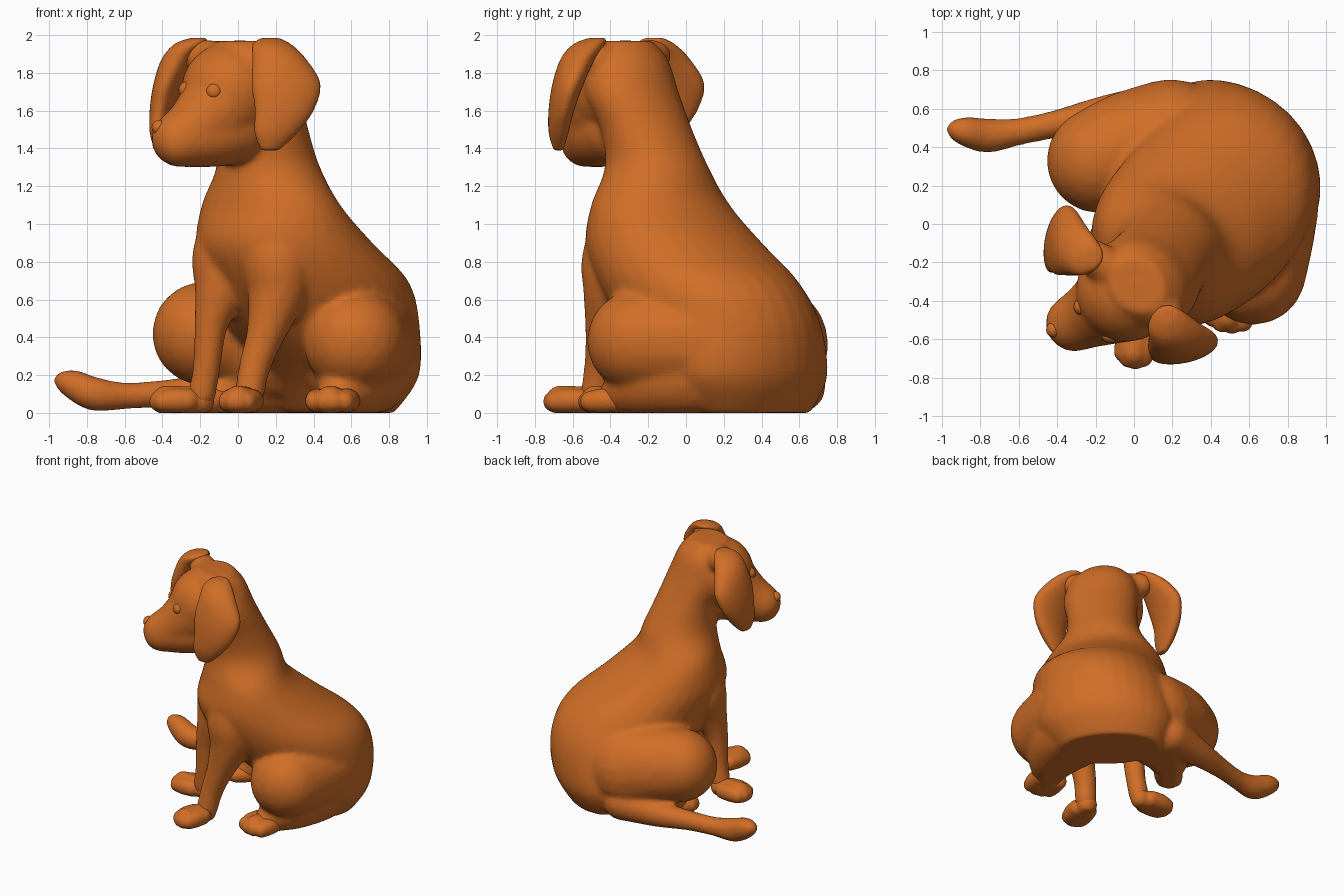
import bpy, bmesh, math
from mathutils import Matrix, Vector

cube = bpy.data.objects.get("Cube")
if cube:
    bpy.data.objects.remove(cube, do_unlink=True)

fur = bpy.data.materials.new("orange_fur")
fur.use_nodes = True
color = (0.63, 0.155, 0.02, 1)
fur.diffuse_color = color
fur.node_tree.nodes["Principled BSDF"].inputs["Base Color"].default_value = color


def spline(points, steps):
    """Catmull-Rom interpolation through tuples of any length."""
    pts = [points[0]] + list(points) + [points[-1]]
    out = []
    for i in range(len(points) - 1):
        quad = pts[i:i + 4]
        for k in range(steps):
            t = k / steps
            out.append([0.5 * (2 * b + (c - a) * t + (2 * a - 5 * b + 4 * c - d) * t * t
                               + (3 * b - a - 3 * c + d) * t ** 3)
                        for a, b, c, d in zip(*quad)])
    out.append(list(points[-1]))
    return out


def limb(bm, points, steps=7):
    """Rounded limb through points (x, y, z, radius)."""
    for x, y, z, r in spline(points, steps):
        bmesh.ops.create_icosphere(bm, subdivisions=3, radius=r,
                                   matrix=Matrix.Translation((x, y, z)))


def loft(bm, sections, angle, steps=5, sides=32):
    """Skin over level ellipses (x, y, z, half length, half width)."""
    ca, sa = math.cos(angle), math.sin(angle)
    rings = []
    for x, y, z, a, b in spline(sections, steps):
        ring = []
        for k in range(sides):
            t = 2 * math.pi * k / sides
            p, q = a * math.cos(t), b * math.sin(t)
            ring.append(bm.verts.new((x + p * ca - q * sa, y + p * sa + q * ca, z)))
        rings.append(ring)
    for low, high in zip(rings, rings[1:]):
        for k in range(sides):
            n = (k + 1) % sides
            bm.faces.new((low[k], low[n], high[n], high[k]))
    bm.faces.new(rings[0][::-1])
    bm.faces.new(rings[-1])


def finish(name, bm, voxel, smooth):
    """Flatten on the ground, fuse the shapes and smooth the skin."""
    for v in bm.verts:
        v.co.z = max(v.co.z, 0)
    bmesh.ops.recalc_face_normals(bm, faces=bm.faces)
    mesh = bpy.data.meshes.new(name)
    bm.to_mesh(mesh)
    bm.free()
    mesh.materials.append(fur)
    mesh.polygons.foreach_set("use_smooth", [True] * len(mesh.polygons))
    obj = bpy.data.objects.new(name, mesh)
    bpy.context.collection.objects.link(obj)
    if voxel:
        fuse = obj.modifiers.new("fuse", 'REMESH')
        fuse.mode = 'VOXEL'
        fuse.voxel_size = voxel
        fuse.use_smooth_shade = True
        soft = obj.modifiers.new("soften", 'SMOOTH')
        soft.factor = 0.5
        soft.iterations = smooth


# Torso and neck
body = bmesh.new()
loft(body, [(.52, .35, 0, .23, .37), (.52, .31, .2, .37, .5), (.435, .185, .48, .53, .52),
            (.37, .06, .7, .56, .5), (.245, -.065, .9, .465, .47), (.175, -.135, 1.1, .32, .41),
            (.16, -.155, 1.3, .265, .285), (.13, -.21, 1.5, .225, .26), (.075, -.29, 1.7, .225, .275),
            (.035, -.315, 1.87, .2, .24), (.02, -.32, 1.97, .13, .15)], math.radians(45))

# Skull, muzzle and jaw
limb(body, [(.01, -.32, 1.71, .265), (-.04, -.35, 1.7, .265)])
limb(body, [(-.08, -.39, 1.63, .23), (-.2, -.46, 1.52, .18), (-.315, -.515, 1.45, .145)])
limb(body, [(-.02, -.37, 1.5, .185), (-.13, -.44, 1.475, .175), (-.31, -.53, 1.435, .135)])

# Ear roots
limb(body, [(.08, -.38, 1.85, .11), (.17, -.47, 1.87, .09)])
limb(body, [(-.1, -.25, 1.86, .11), (-.21, -.17, 1.89, .09)])

# Haunches, hips and lower hind legs
limb(body, [(.62, -.25, .38, .275), (.635, -.1, .38, .295), (.64, .08, .38, .32),
            (.62, .2, .38, .33)])
limb(body, [(.52, -.38, .08, .09), (.61, -.18, .17, .2), (.64, .06, .22, .27),
            (.61, .22, .2, .25)])
limb(body, [(-.18, .33, .42, .275), (-.02, .39, .41, .3), (.19, .42, .36, .335)])
limb(body, [(-.13, .24, .07, .08), (0, .38, .16, .18), (.17, .46, .2, .24)])

# Front legs and shoulders
limb(body, [(.06, -.48, .1, .08), (.09, -.455, .25, .085), (.15, -.43, .43, .105),
            (.21, -.385, .65, .16), (.21, -.36, .8, .195), (.22, -.3, .95, .2)])
limb(body, [(-.19, -.17, .1, .075), (-.165, -.18, .25, .075), (-.14, -.18, .48, .092),
            (-.085, -.15, .67, .145), (-.06, -.11, .82, .185), (0, -.1, .95, .2)])

# Tail
limb(body, [(.15, .6, .14, .14), (-.15, .57, .11, .1), (-.4, .52, .1, .075),
            (-.6, .48, .09, .072), (-.76, .46, .1, .09), (-.87, .48, .15, .078),
            (-.925, .49, .17, .052)])
finish("body", body, 0.018, 9)

# Paws with toes: ankle point, direction, length, width
paws = {"left_front_paw": (.05, -.48, -105, .21, .098),
        "right_front_paw": (-.2, -.16, 178, .2, .1),
        "left_hind_paw": (.51, -.36, -100, .14, .128),
        "right_hind_paw": (-.13, .24, -135, .06, .09)}
for name, (x, y, heading, length, width) in paws.items():
    paw = bmesh.new()
    turn = math.radians(heading)
    ahead = Vector((math.cos(turn), math.sin(turn), 0))
    across = Vector((-ahead.y, ahead.x, 0))
    ankle = Vector((x, y, .065))
    tip = ankle + ahead * length
    limb(paw, [(*ankle, .075), (*(tip - ahead * .02), .08)])
    for k in range(4):
        side = (k - 1.5) / 1.5
        toe = tip + across * side * (width - .05) + ahead * (.025 - .03 * abs(side))
        limb(paw, [(*(toe - ahead * .13), .062), (*(toe - ahead * .06), .065),
                   (toe.x, toe.y, .06, .055)], 3)
    finish(name, paw, 0.011, 3)

# Drooping ears, the right one reflected across the head
ear_sections = [(.17, -.465, 1.985, .05, .05), (.18, -.515, 1.95, .105, .085),
                (.22, -.575, 1.87, .145, .09), (.255, -.625, 1.74, .185, .08),
                (.245, -.66, 1.6, .158, .065), (.2, -.675, 1.48, .115, .05),
                (.17, -.675, 1.39, .05, .025)]
for name in ("left_ear", "right_ear"):
    ear = bmesh.new()
    loft(ear, ear_sections, math.radians(8))
    if name == "right_ear":
        for v in ear.verts:
            v.co.x, v.co.y = v.co.y + .26, v.co.x - .34
    finish(name, ear, 0.013, 4)

# Eyes and nose
for name, spot, size in (("left_eye", (-.125, -.575, 1.7), .045),
                         ("right_eye", (-.27, -.43, 1.71), .045),
                         ("nose", (-.415, -.55, 1.51), .042)):
    part = bmesh.new()
    bmesh.ops.create_uvsphere(part, u_segments=16, v_segments=10, radius=size,
                              matrix=Matrix.Translation(spot))
    finish(name, part, 0, 0)
